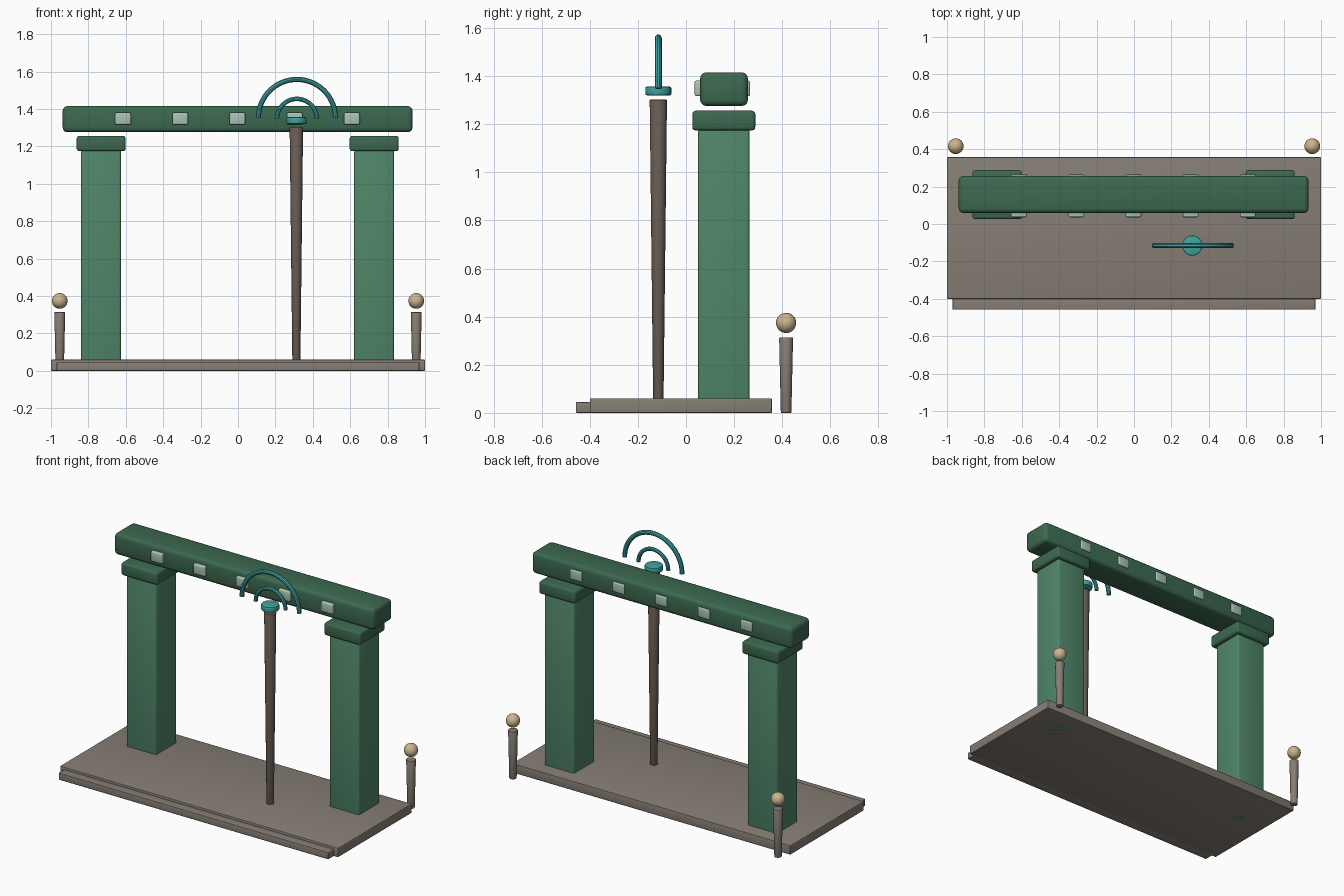
import bpy
from math import pi, sin, cos

if "Cube" in bpy.data.objects:
    bpy.data.objects.remove(bpy.data.objects["Cube"])


def material(name, r, g, b):
    m = bpy.data.materials.new(name)
    m.diffuse_color = (r, g, b, 1)
    m.use_nodes = True
    m.node_tree.nodes["Principled BSDF"].inputs["Base Color"].default_value = m.diffuse_color
    return m


STONE = material("stone", 0.24, 0.21, 0.18)
GREEN = material("green", 0.08, 0.24, 0.14)
DARK = material("dark_green", 0.045, 0.14, 0.08)
PALE = material("pale_stud", 0.40, 0.55, 0.46)
WOOD = material("pole_wood", 0.14, 0.11, 0.09)
TEAL = material("teal", 0.05, 0.36, 0.36)
TAN = material("tan", 0.60, 0.46, 0.27)


def finish(name, mat, bevel=0.0, segments=3):
    ob = bpy.context.object
    ob.name = name
    ob.data.materials.append(mat)
    if bevel:
        mod = ob.modifiers.new("bevel", "BEVEL")
        mod.width = bevel
        mod.segments = segments
        mod.limit_method = 'ANGLE'
        bpy.ops.object.modifier_apply(modifier=mod.name)
    bpy.ops.object.shade_smooth_by_angle(angle=0.6)
    return ob


def box(name, x, y, z, mat, bevel):
    """Box from (min, max) ranges on each axis."""
    bpy.ops.mesh.primitive_cube_add(
        size=1, location=[(a + b) / 2 for a, b in (x, y, z)])
    bpy.context.object.scale = [b - a for a, b in (x, y, z)]
    bpy.ops.object.transform_apply(location=False, rotation=False, scale=True)
    return finish(name, mat, bevel)


def post(name, x, y, z0, z1, r0, r1, mat, bevel=0.003):
    bpy.ops.mesh.primitive_cone_add(vertices=24, radius1=r0, radius2=r1,
                                    depth=z1 - z0, location=(x, y, (z0 + z1) / 2))
    return finish(name, mat, bevel, 2)


def arch(name, x, y, z, radius, tube, mat, steps=32):
    """Half ring standing upright in the xz plane."""
    cu = bpy.data.curves.new(name, 'CURVE')
    cu.dimensions = '3D'
    cu.bevel_depth = tube
    cu.bevel_resolution = 3
    cu.use_fill_caps = True
    sp = cu.splines.new('POLY')
    sp.points.add(steps)
    for i, p in enumerate(sp.points):
        a = pi * i / steps
        p.co = (radius * cos(a), 0, radius * sin(a), 1)
    ob = bpy.data.objects.new(name, cu)
    ob.location = (x, y, z)
    bpy.context.collection.objects.link(ob)
    bpy.ops.object.select_all(action='DESELECT')
    ob.select_set(True)
    bpy.context.view_layer.objects.active = ob
    bpy.ops.object.convert(target='MESH')
    return finish(name, mat)


# platform and front step
box("platform", (-1, 1), (-0.40, 0.357), (0, 0.06), STONE, 0.004)
box("front_step", (-0.97, 0.97), (-0.458, -0.395), (0, 0.045), STONE, 0.004)

# pillars with caps
for side, cx in (("left", -0.732), ("right", 0.728)):
    box(side + "_pillar", (cx - 0.107, cx + 0.107), (0.05, 0.264),
        (0, 1.18), GREEN, 0.012)
    box(side + "_pillar_cap", (cx - 0.131, cx + 0.131), (0.026, 0.288),
        (1.174, 1.256), DARK, 0.014)

# lintel beam with studs on both faces
box("beam", (-0.937, 0.933), (0.059, 0.257), (1.276, 1.415), DARK, 0.024)
for i in range(5):
    cx = -0.615 + 0.306 * i
    for face, y in (("front", (0.036, 0.075)), ("back", (0.24, 0.266))):
        box(f"{face}_stud_{i + 1}", (cx - 0.042, cx + 0.042), y,
            (1.316, 1.381), PALE, 0.008)

# signal pole with disc and arches
PX, PY = 0.312, -0.115
post("pole", PX, PY, 0, 1.302, 0.021, 0.036, WOOD)
post("pole_disc", PX, PY, 1.32, 1.356, 0.054, 0.054, TEAL, 0.006)
arch("inner_arch", PX + 0.003, PY, 1.347, 0.107, 0.0125, TEAL)
arch("outer_arch", PX + 0.003, PY, 1.352, 0.206, 0.0145, TEAL)

# rear lamp posts
for side, s in (("left", -1), ("right", 1)):
    post(side + "_lamp_post", s * 0.953, 0.416, 0, 0.314, 0.022, 0.029, STONE)
    bpy.ops.mesh.primitive_uv_sphere_add(segments=24, ring_count=16, radius=0.042,
                                         location=(s * 0.953, 0.416, 0.374))
    finish(side + "_lamp_ball", TAN)
